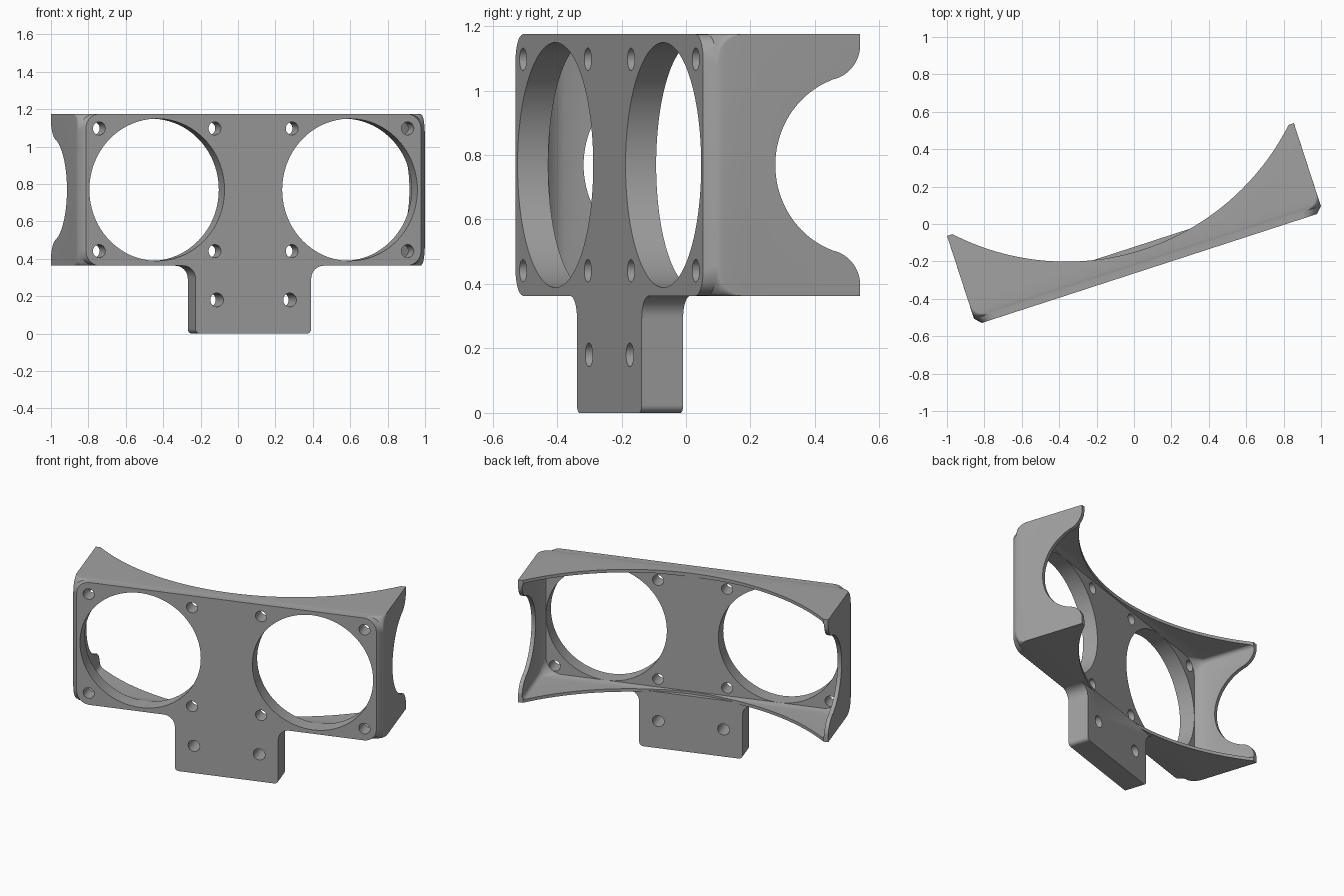
import bpy, bmesh, math
from mathutils import Matrix, Vector

cube = bpy.data.objects.get("Cube")
if cube:
    bpy.data.objects.remove(cube)

# Local frame: u along the plate (x), v into the depth (y), z up
MID = 0.769
FRONT, BACK = -0.25, 0.25

grey = bpy.data.materials.new("plain grey")
grey.use_nodes = True
grey.diffuse_color = (0.36, 0.36, 0.36, 1)
grey.node_tree.nodes["Principled BSDF"].inputs["Base Color"].default_value = grey.diffuse_color


def arc(cx, cy, r, start, end, n):
    """Points on an arc, angles in degrees."""
    angles = [math.radians(start + (end - start) * i / n) for i in range(n + 1)]
    return [(cx + r * math.cos(a), cy + r * math.sin(a)) for a in angles]


def rounded_rect(a, b, r, n=10):
    pts = []
    for k, (su, sz) in enumerate([(1, 1), (-1, 1), (-1, -1), (1, -1)]):
        pts += arc(su * (a - r), sz * (b - r), r, 90 * k, 90 * k + 90, n)
    return pts


def loft(name, rings):
    """Skin a solid through rings of 3D points."""
    bm = bmesh.new()
    rows = [[bm.verts.new(p) for p in ring] for ring in rings]
    n = len(rows[0])
    for lo, hi in zip(rows, rows[1:]):
        for i in range(n):
            j = (i + 1) % n
            bm.faces.new((lo[i], lo[j], hi[j], hi[i]))
    bm.faces.new(rows[0][::-1])
    bm.faces.new(rows[-1])
    bmesh.ops.recalc_face_normals(bm, faces=bm.faces)
    mesh = bpy.data.meshes.new(name)
    bm.to_mesh(mesh)
    bm.free()
    mesh.materials.append(grey)
    obj = bpy.data.objects.new(name, mesh)
    bpy.context.collection.objects.link(obj)
    return obj


def along_v(pts, v, z=MID):
    return [Vector((u, v, z + w)) for u, w in pts]


def combine(target, tool, operation="DIFFERENCE"):
    mod = target.modifiers.new("join", "BOOLEAN")
    mod.operation = operation
    mod.solver = "EXACT"
    mod.object = tool
    bpy.context.view_layer.objects.active = target
    bpy.ops.object.modifier_apply(modifier=mod.name)
    bpy.data.objects.remove(tool)


# Outer shell: chamfered ends, corner rounding that fades out towards the back
R, FADE = 0.1, 0.09
rings = [along_v(rounded_rect(0.942, 0.406, 0.08), FRONT)]
for i in range(9):
    t = 1 - i / 8
    radius = max(R * (1 - math.sqrt(1 - t * t)), 0.0005)
    rings.append(along_v(rounded_rect(0.975, 0.406, radius), -0.126 - FADE * t))
rings.append(along_v(rounded_rect(0.975, 0.406, 0.0005), BACK))
body = loft("double_fan_duct", rings)

# Curved back
sweep = arc(0, 1.19, 1.333, 0, 360, 160)[:-1]
combine(body, loft("back_cutter", [[Vector((x, y, z)) for x, y in sweep] for z in (0.2, 1.4)]))

# Hollow inside, flaring out from the plate
combine(body, loft("hollow_cutter", [
    along_v(rounded_rect(0.922, 0.38, 0.1), -0.15),
    along_v(rounded_rect(0.94, 0.385, 0.06), -0.125),
    along_v(rounded_rect(0.95, 0.386, 0.03), -0.09),
    along_v(rounded_rect(0.95, 0.386, 0.02), 0.5)]))

# Round notches with softened tips in both end walls
tip = arc(0.14, 0.375, 0.112, 0, -80, 10)
notch = [(0.4, 0.375)] + tip + arc(0.2556, 0, 0.281, 110, 250, 40)
notch += [(v, -w) for v, w in reversed(tip)] + [(0.4, -0.375)]
combine(body, loft("notch_cutter", [[Vector((u, v, MID + w)) for v, w in notch] for u in (-1.2, 1.2)]))

# Mounting tab with filleted shoulders and rounded feet
TAB, FILLET, FOOT, TOP = 0.325, 0.07, 0.025, 0.363
half = [(TAB + FILLET, TOP + 0.01)]
half += arc(TAB + FILLET, TOP - FILLET, FILLET, 90, 180, 8)
half += arc(TAB - FOOT, FOOT, FOOT, 0, -90, 6)
outline = half + [(-u, z) for u, z in reversed(half)]
combine(body, loft("tab", [along_v(outline, v, 0) for v in (FRONT, -0.115)]), "UNION")


# Fan openings, their screw holes and the tab screw holes
def drill(u, z, r, n):
    circle = arc(u, z, r, 0, 360, n)[:-1]
    combine(body, loft("drill_cutter", [along_v(circle, v, 0) for v in (-0.4, 0.0)]))


for side in (-1, 1):
    drill(side * 0.542, MID, 0.38, 96)
    drill(side * 0.205, 0.18, 0.037, 24)
    for du in (-0.325, 0.325):
        for dz in (-0.328, 0.328):
            drill(side * 0.542 + du, MID + dz, 0.035, 24)

# Turn the whole part and shade it
body.data.transform(Matrix.Translation((0.005, 0, 0)) @ Matrix.Rotation(math.radians(18), 4, "Z"))
bpy.ops.object.select_all(action="DESELECT")
body.select_set(True)
bpy.context.view_layer.objects.active = body
bpy.ops.object.shade_smooth_by_angle(angle=math.radians(30))
